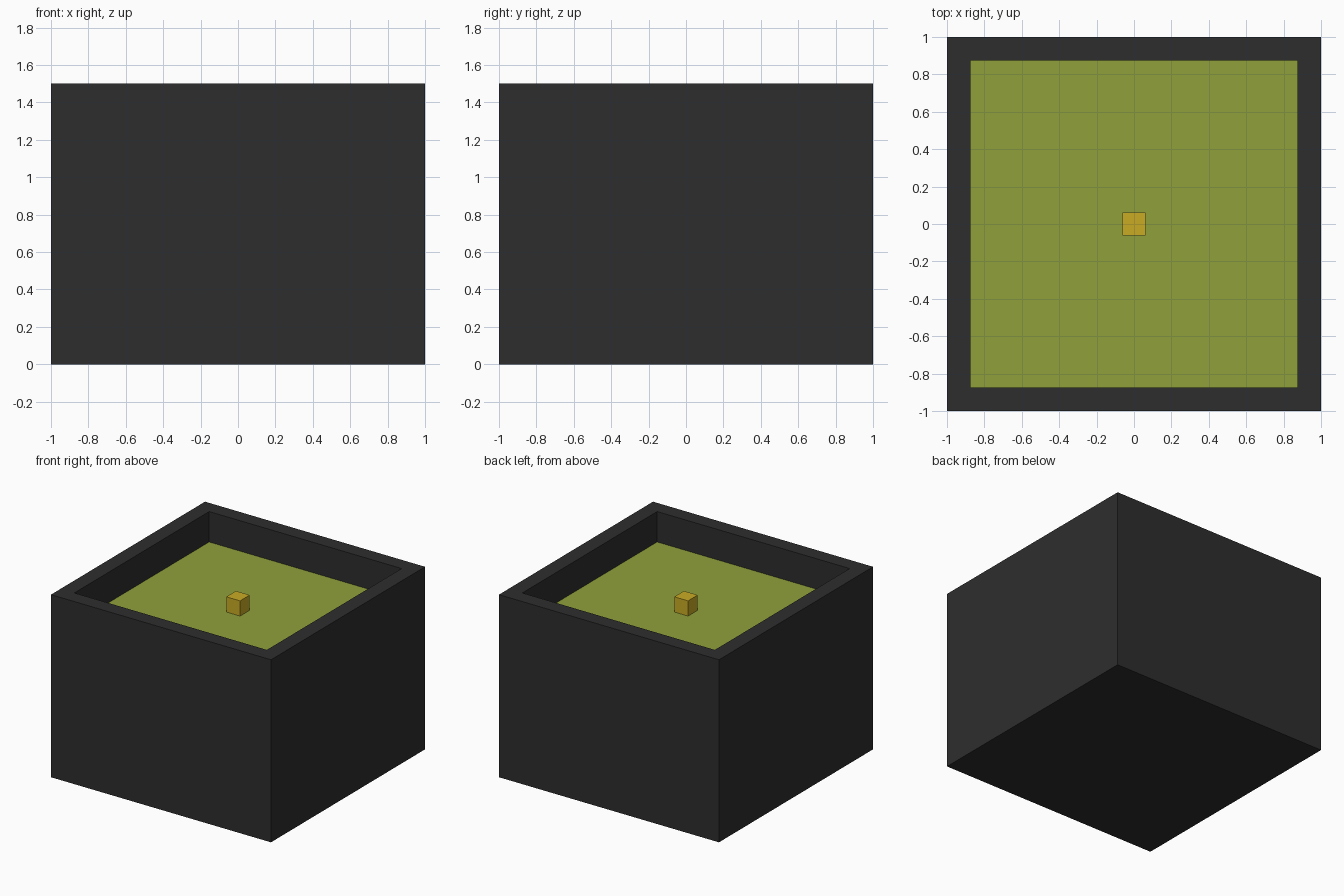
import bpy
import bmesh
from mathutils import Matrix

WIDTH, HEIGHT, WALL = 2.0, 1.5, 0.125
FLOOR_Z, RECESS_Z = 1.25, 1.15

default = bpy.data.objects.get("Cube")
if default:
    bpy.data.objects.remove(default, do_unlink=True)


def make_material(name, rgb):
    mat = bpy.data.materials.new(name)
    mat.use_nodes = True
    colour = (*rgb, 1.0)
    mat.diffuse_color = colour
    mat.node_tree.nodes["Principled BSDF"].inputs["Base Color"].default_value = colour
    return mat


def make_box(name, size, bottom, mat, recess=None):
    """Box standing on z = bottom; recess = (wall, depth) hollows out the top."""
    bm = bmesh.new()
    place = Matrix.Translation((0, 0, bottom + size[2] / 2)) @ Matrix.Diagonal((*size, 1))
    bmesh.ops.create_cube(bm, size=1, matrix=place)
    if recess:
        wall, depth = recess
        bm.normal_update()
        top = max(bm.faces, key=lambda f: f.calc_center_median().z)
        bmesh.ops.inset_region(bm, faces=[top], thickness=wall, use_even_offset=True)
        pit = bmesh.ops.extrude_discrete_faces(bm, faces=[top])["faces"][0]
        bmesh.ops.translate(bm, verts=pit.verts, vec=(0, 0, -depth))
    bmesh.ops.recalc_face_normals(bm, faces=bm.faces)
    mesh = bpy.data.meshes.new(name)
    bm.to_mesh(mesh)
    bm.free()
    mesh.materials.append(mat)
    obj = bpy.data.objects.new(name, mesh)
    bpy.context.collection.objects.link(obj)
    return obj


charcoal = make_material("charcoal", (0.027, 0.027, 0.027))
olive_green = make_material("olive_green", (0.28, 0.356, 0.046))
mustard = make_material("mustard", (0.58, 0.41, 0.017))

# Solid outer block with a square recess in its top
make_box("outer_box", (WIDTH, WIDTH, HEIGHT), 0, charcoal, (WALL, HEIGHT - RECESS_Z))

# Green slab lying in the recess
inner = WIDTH - 2 * WALL
make_box("green_floor", (inner, inner, FLOOR_Z - RECESS_Z), RECESS_Z, olive_green)

# Small cube resting in the middle of the floor
make_box("small_cube", (WALL, WALL, WALL), FLOOR_Z, mustard)
